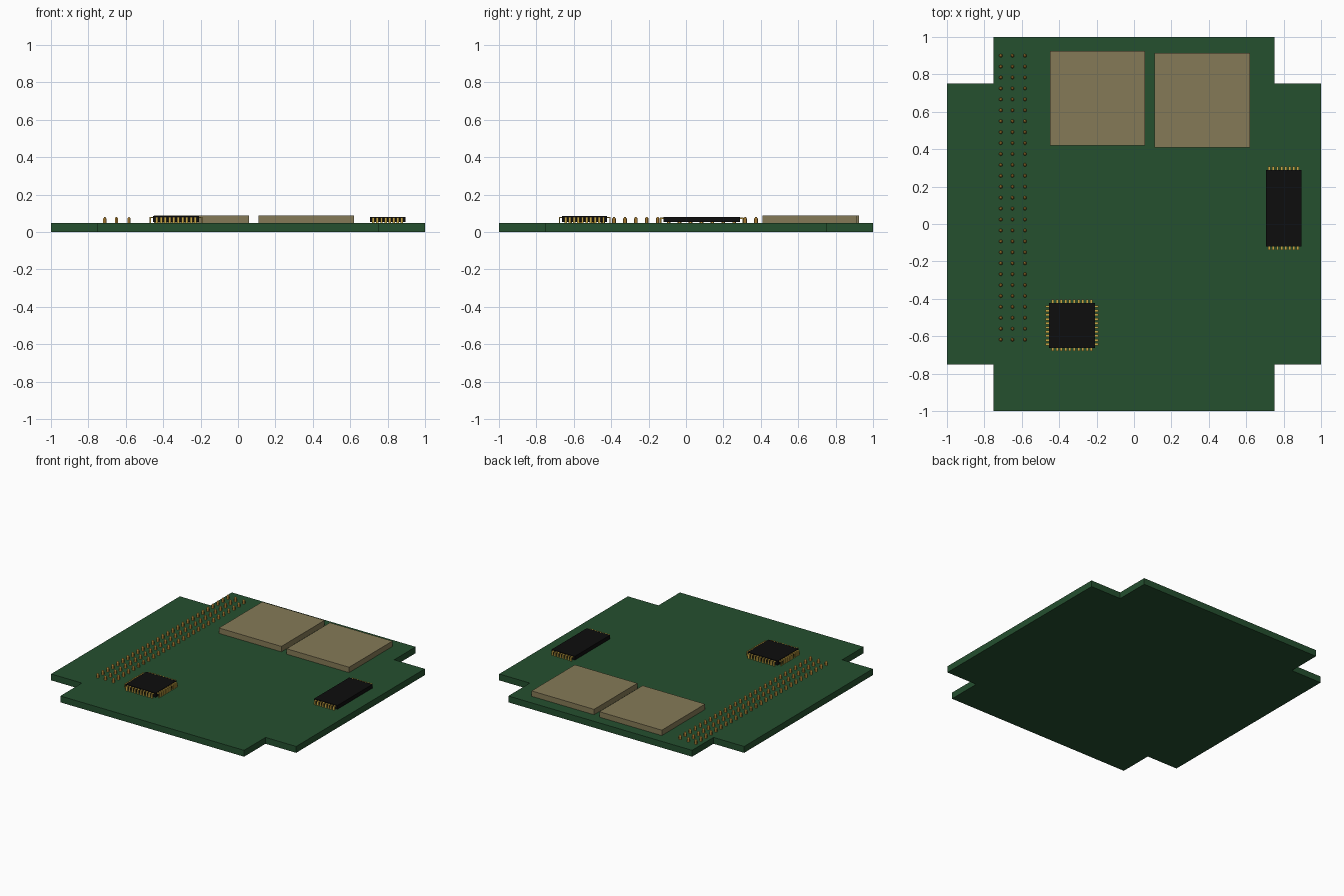
import bpy, bmesh, math
from mathutils import Matrix

if "Cube" in bpy.data.objects:
    bpy.data.objects.remove(bpy.data.objects["Cube"])


def material(name, rgb):
    m = bpy.data.materials.new(name)
    m.diffuse_color = (*rgb, 1)
    m.use_nodes = True
    m.node_tree.nodes["Principled BSDF"].inputs["Base Color"].default_value = m.diffuse_color
    return m


GREEN = material("board green", (0.018, 0.080, 0.028))
TAN = material("plate tan", (0.235, 0.195, 0.095))
BLACK = material("chip black", (0.004, 0.004, 0.004))
GOLD = material("leg gold", (0.60, 0.40, 0.06))
COPPER = material("pin copper gold", (0.60, 0.31, 0.05))


def finish(bm, name, mat):
    bmesh.ops.recalc_face_normals(bm, faces=bm.faces)
    me = bpy.data.meshes.new(name)
    bm.to_mesh(me)
    bm.free()
    me.materials.append(mat)
    ob = bpy.data.objects.new(name, me)
    bpy.context.collection.objects.link(ob)
    return ob


def add_box(bm, x0, x1, y0, y1, z0, z1):
    mat = Matrix.Translation(((x0 + x1) / 2, (y0 + y1) / 2, (z0 + z1) / 2))
    mat = mat @ Matrix.Diagonal((x1 - x0, y1 - y0, z1 - z0, 1))
    bmesh.ops.create_cube(bm, size=1, matrix=mat)


def box(name, mat, *dims):
    bm = bmesh.new()
    add_box(bm, *dims)
    return finish(bm, name, mat)


TOP = 0.047

# Board with notched corners
bm = bmesh.new()
quarter = [(1, 0.75), (0.75, 0.75), (0.75, 1)]
outline = []
for k in range(4):
    c, s = round(math.cos(k * math.pi / 2)), round(math.sin(k * math.pi / 2))
    outline += [(c * x - s * y, s * x + c * y) for x, y in quarter]
base = bm.faces.new([bm.verts.new((x, y, 0)) for x, y in outline])
top = bmesh.ops.extrude_face_region(bm, geom=[base])["geom"]
bmesh.ops.translate(bm, vec=(0, 0, TOP),
                    verts=[v for v in top if isinstance(v, bmesh.types.BMVert)])
finish(bm, "circuit_board", GREEN)

# Two flat tan plates
box("left_plate", TAN, -0.45, 0.06, 0.42, 0.925, TOP, 0.087)
box("right_plate", TAN, 0.11, 0.62, 0.41, 0.915, TOP, 0.087)

# Three columns of header pins with tapered tips
bm = bmesh.new()
for x in (-0.712, -0.65, -0.583):
    for i in range(27):
        y = 0.90 - i * 0.0584
        for r1, r2, z0, z1 in ((0.010, 0.010, TOP - 0.002, 0.071),
                               (0.010, 0.004, 0.071, 0.079)):
            bmesh.ops.create_cone(bm, cap_ends=True, segments=6, radius1=r1,
                                  radius2=r2, depth=z1 - z0,
                                  matrix=Matrix.Translation((x, y, (z0 + z1) / 2)))
finish(bm, "header_pins", COPPER)


def chip(name, x0, x1, y0, y1, z1, nx, ny, reach=0.018):
    """Black body with nx bent legs on the y ends and ny on the x sides."""
    box(name + "_body", BLACK, x0, x1, y0, y1, TOP + 0.005, z1)
    bm = bmesh.new()
    w, t = 0.0065, 0.006
    zt = z1 - 0.004

    def spots(a, b, n):
        return [a + (b - a) * (i + 0.5) / n for i in range(n)]

    for x in spots(x0 + 0.008, x1 - 0.008, nx):
        for edge, d in ((y0, -1), (y1, 1)):
            out = edge + d * reach
            a, b = sorted((edge - d * 0.004, out))
            add_box(bm, x - w, x + w, a, b, zt - t, zt)
            a, b = sorted((out - d * t, out))
            add_box(bm, x - w, x + w, a, b, TOP, zt - t)
    for y in spots(y0 + 0.008, y1 - 0.008, ny):
        for edge, d in ((x0, -1), (x1, 1)):
            out = edge + d * reach
            a, b = sorted((edge - d * 0.004, out))
            add_box(bm, a, b, y - w, y + w, zt - t, zt)
            a, b = sorted((out - d * t, out))
            add_box(bm, a, b, y - w, y + w, TOP, zt - t)
    finish(bm, name + "_legs", GOLD)


# Square chip with legs all round, long chip with legs on its ends
chip("square_chip", -0.454, -0.208, -0.662, -0.422, 0.084, 10, 10)
chip("long_chip", 0.705, 0.895, -0.12, 0.29, 0.080, 8, 0)
